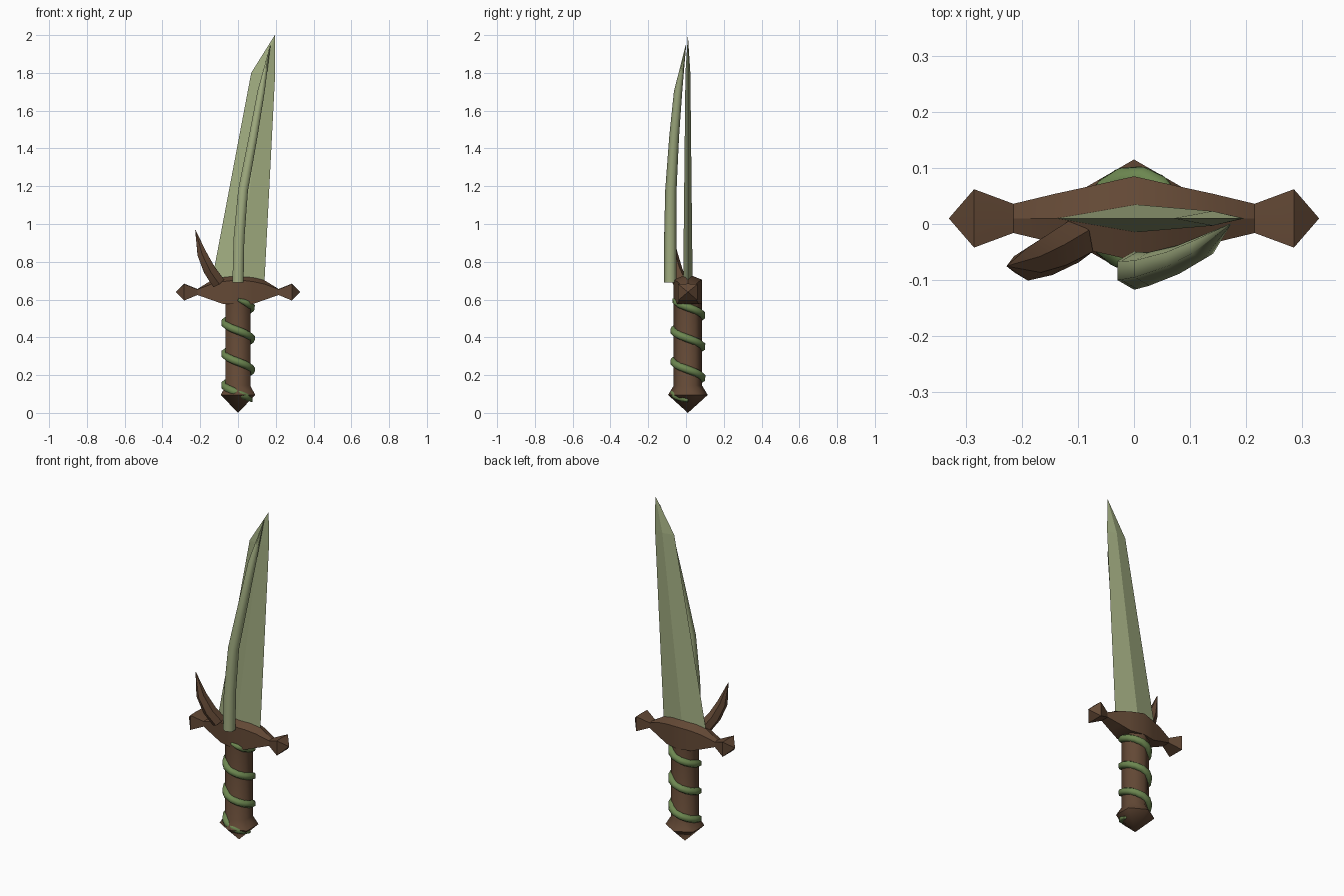
import bpy, bmesh, math
from mathutils import Vector

cube = bpy.data.objects.get("Cube")
if cube:
    bpy.data.objects.remove(cube, do_unlink=True)


def material(name, rgb):
    m = bpy.data.materials.new(name)
    m.use_nodes = True
    colour = (*rgb, 1.0)
    m.diffuse_color = colour
    m.node_tree.nodes["Principled BSDF"].inputs["Base Color"].default_value = colour
    return m


WOOD = material("brown wood", (0.125, 0.066, 0.036))
PALE = material("pale green blade", (0.36, 0.42, 0.22))
VINE = material("vine green", (0.15, 0.24, 0.08))


def loft(name, rings, mat, smooth=0):
    """Skin a row of equal-sized rings; collapsed rings become points."""
    bm = bmesh.new()
    rows = [[bm.verts.new(p) for p in ring] for ring in rings]
    n = len(rows[0])
    for a, b in zip(rows, rows[1:]):
        for i in range(n):
            j = (i + 1) % n
            bm.faces.new((a[i], a[j], b[j], b[i]))
    bm.faces.new(rows[0])
    bm.faces.new(rows[-1])
    bmesh.ops.remove_doubles(bm, verts=bm.verts, dist=1e-5)
    bmesh.ops.recalc_face_normals(bm, faces=bm.faces)
    mesh = bpy.data.meshes.new(name)
    bm.to_mesh(mesh)
    bm.free()
    mesh.materials.append(mat)
    if smooth:
        mesh.shade_smooth()
        mesh.set_sharp_from_angle(angle=math.radians(smooth))
    obj = bpy.data.objects.new(name, mesh)
    bpy.context.collection.objects.link(obj)
    return obj


def tube(name, path, radii, sides, mat, smooth, up):
    """Sweep a polygon of varying radius along a path."""
    pts = [Vector(p) for p in path]
    rings = []
    for k, p in enumerate(pts):
        t = (pts[min(k + 1, len(pts) - 1)] - pts[max(k - 1, 0)]).normalized()
        u = (Vector(up) - t * t.dot(Vector(up))).normalized()
        v = t.cross(u)
        rings.append([p + radii[k] * (u * math.cos(a) + v * math.sin(a))
                      for a in (math.tau * i / sides for i in range(sides))])
    return loft(name, rings, mat, smooth)


MID_Y = 0.01  # shared centre plane of grip, guard and blade

# Hexagonal grip with a pointed pommel
grip_profile = [(0, 0), (0.105, 0.095), (0.075, 0.145), (0.075, 0.62)]
loft("grip_and_pommel",
     [[(r * math.sin(a), MID_Y + r * math.cos(a), z)
       for a in (math.tau * i / 6 for i in range(6))] for r, z in grip_profile],
     WOOD, 62)

# Crossguard: half width, bottom, shoulder and ridge heights along x
half = [(0, 0.075, 0.575, 0.705, 0.735), (0.08, 0.057, 0.577, 0.695, 0.722),
        (0.14, 0.044, 0.598, 0.682, 0.702), (0.215, 0.026, 0.624, 0.654, 0.656),
        (0.285, 0.052, 0.595, 0.682, 0.684), (0.33, 0, 0.64, 0.64, 0.64)]
stations = [(-s[0], *s[1:]) for s in reversed(half[1:])] + half
loft("crossguard",
     [[(x, MID_Y - w, lo), (x, MID_Y + w, lo), (x, MID_Y + w, sh),
       (x, MID_Y, top), (x, MID_Y - w, sh)] for x, w, lo, sh, top in stations],
     WOOD, 28)

# Leaning blade with a diamond section: left edge, ridge, right edge, thickness, height
sections = [(-0.14, 0, 0.14, 0.025, 0.69), (0.07, 0.14, 0.197, 0.013, 1.8),
            (0.195, 0.195, 0.195, 0, 2.0)]
loft("blade",
     [[(l, MID_Y, z), (c, MID_Y - t, z), (r, MID_Y, z), (c, MID_Y + t, z)]
      for l, c, r, t, z in sections], PALE)

# Tapering stem that climbs the front of the blade
tube("blade_stem",
     [(0, -0.083, 0.69), (0.005, -0.083, 0.92), (0.027, -0.08, 1.18),
      (0.08, -0.063, 1.46), (0.122, -0.042, 1.7), (0.172, 0, 1.95)],
     [0.034, 0.033, 0.03, 0.026, 0.022, 0.001], 6, PALE, 62, (0, -1, 0))

# Curved thorn on the guard
tube("guard_thorn",
     [(-0.105, -0.03, 0.69), (-0.15, -0.055, 0.755), (-0.19, -0.072, 0.84),
      (-0.226, -0.075, 0.968)],
     [0.04, 0.037, 0.029, 0.001], 6, WOOD, 35, (0, -1, 0))

# Vine winding down the grip
STEPS, TURNS = 42, 3.25
helix = []
for k in range(STEPS + 1):
    turn = TURNS * k / STEPS
    a = math.tau * turn - math.pi / 2
    helix.append((0.071 * math.cos(a), MID_Y + 0.075 * math.sin(a), 0.6 - 0.165 * turn))
ends = [0.008, 0.016]
tube("grip_vine", helix, ends + [0.021] * (STEPS - 3) + ends[::-1], 6, VINE, 62, (0, 0, 1))
